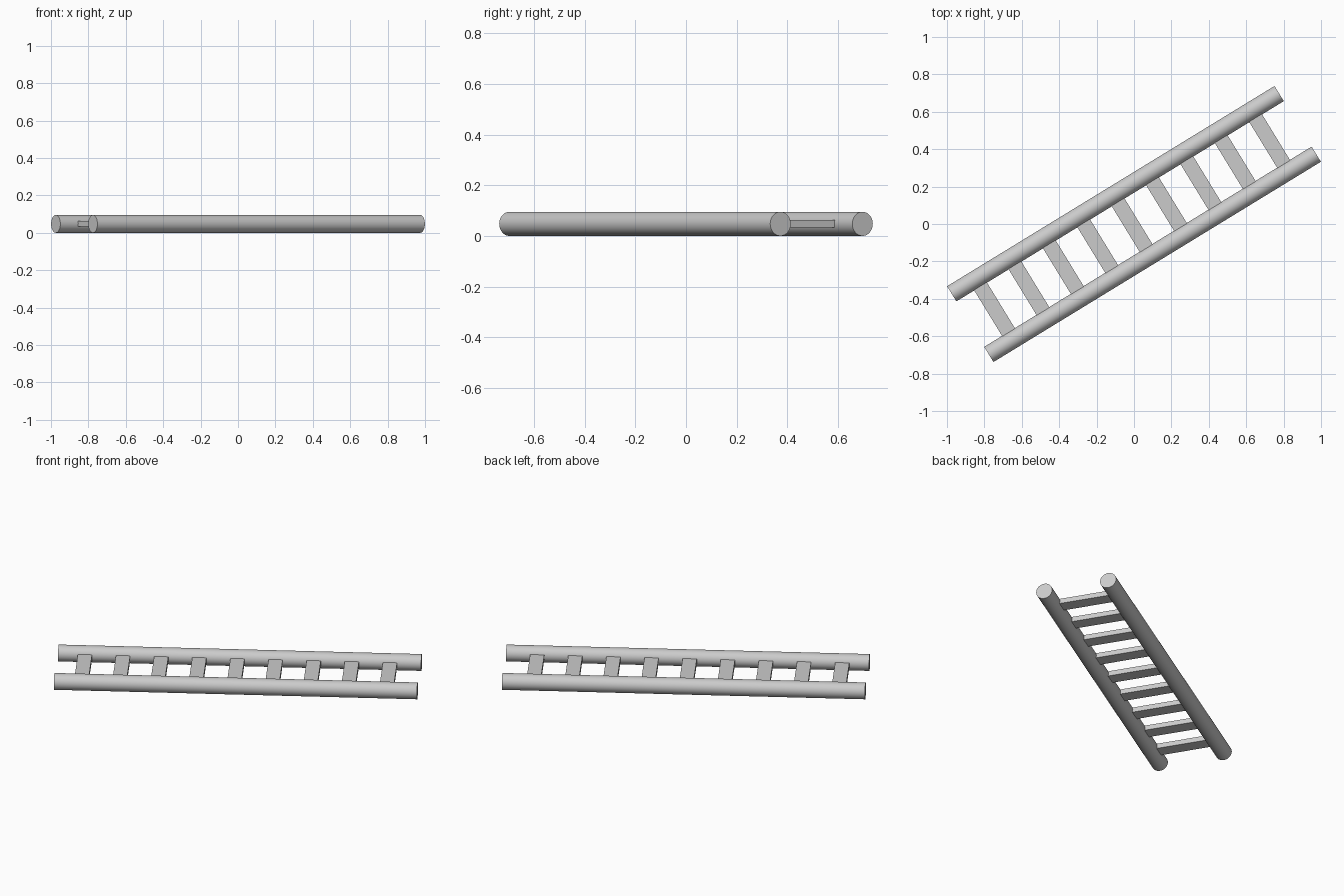
import bpy
from math import radians, pi
from mathutils import Matrix

if "Cube" in bpy.data.objects:
    bpy.data.objects.remove(bpy.data.objects["Cube"])

ANGLE = radians(31.45)      # ladder lies turned on the ground
TURN = Matrix.Rotation(ANGLE, 4, 'Z')
R, LENGTH, HALF_GAP = 0.0475, 2.052, 0.19
RUNGS, SPACING, SHIFT = 9, 0.2155, -0.012


def place(obj, name, local):
    obj.name = name
    obj.matrix_world = TURN @ local


# Two long round rails
for name, side in (("left_rail", 1), ("right_rail", -1)):
    bpy.ops.mesh.primitive_cylinder_add(vertices=48, radius=R, depth=LENGTH)
    rail = bpy.context.object
    bpy.ops.object.shade_smooth_by_angle(angle=radians(40))
    place(rail, name, Matrix.Translation((0, side * HALF_GAP, R))
          @ Matrix.Rotation(pi / 2, 4, 'Y'))

# Flat rungs, ends buried in the rails
for i in range(RUNGS):
    bpy.ops.mesh.primitive_cube_add(size=1)
    x = SHIFT + (i - (RUNGS - 1) / 2) * SPACING
    place(bpy.context.object, f"rung_{i + 1}",
          Matrix.Translation((x, 0, R)) @ Matrix.Diagonal((0.08, 0.34, 0.03, 1)))
